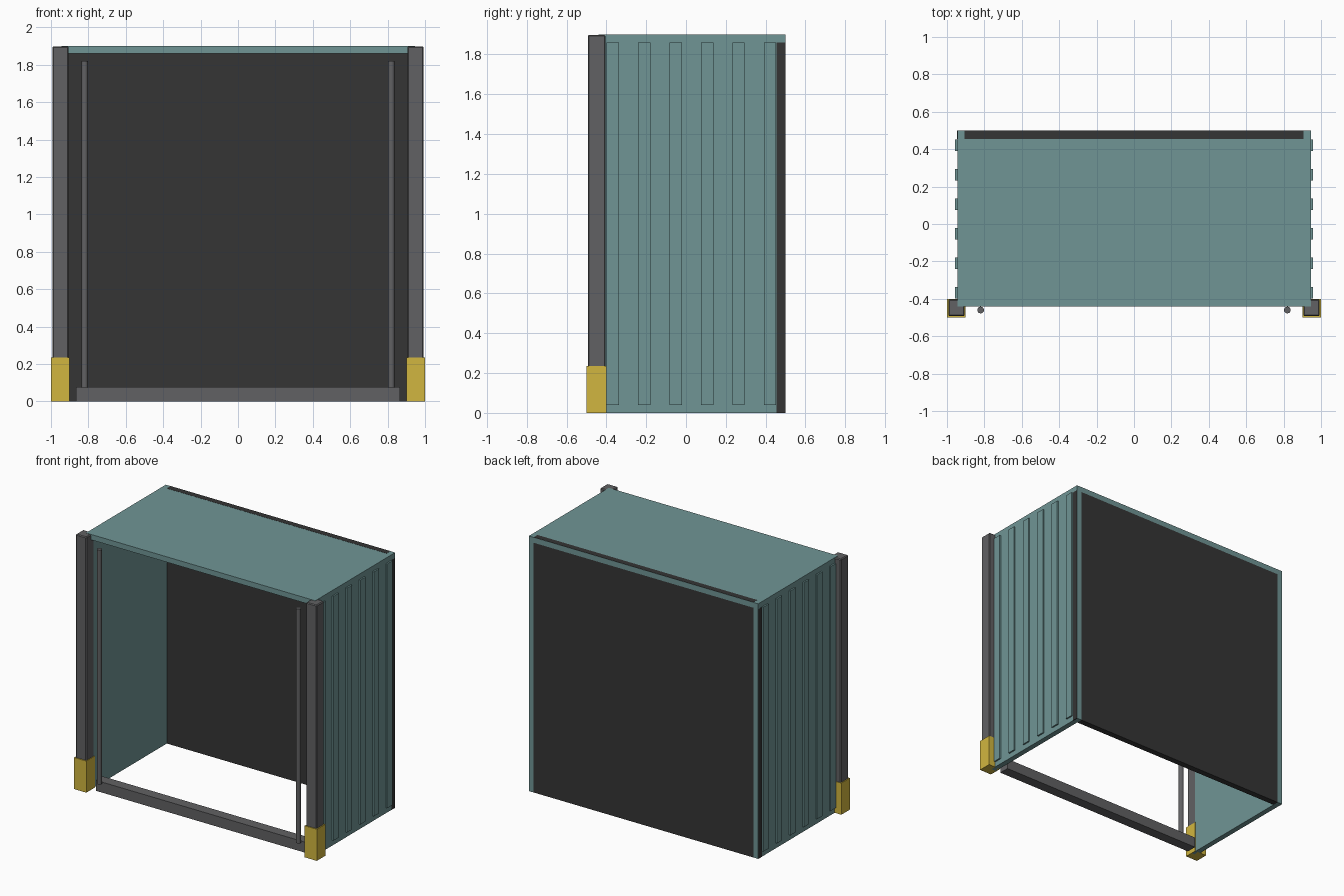
import bpy

if "Cube" in bpy.data.objects:
    bpy.data.objects.remove(bpy.data.objects["Cube"])


def material(name, r, g, b):
    m = bpy.data.materials.new(name)
    m.diffuse_color = (r, g, b, 1)
    m.use_nodes = True
    m.node_tree.nodes["Principled BSDF"].inputs["Base Color"].default_value = m.diffuse_color
    return m


TEAL = material("teal_cladding", 0.16, 0.30, 0.30)
DARK = material("dark_panel", 0.035, 0.035, 0.035)
STEEL = material("grey_steel", 0.12, 0.12, 0.125)
YELLOW = material("yellow_guard", 0.64, 0.47, 0.05)


def box(name, mat, x, y, z, bevel=0):
    """Box from its (min, max) range on each axis."""
    ranges = (x, y, z)
    bpy.ops.mesh.primitive_cube_add(size=1, location=[(a + b) / 2 for a, b in ranges])
    ob = bpy.context.object
    ob.name = name
    for v in ob.data.vertices:
        for i, (a, b) in enumerate(ranges):
            v.co[i] *= abs(b - a)
    ob.data.materials.append(mat)
    if bevel:
        mod = ob.modifiers.new("edge_bevel", "BEVEL")
        mod.width = bevel
        mod.segments = 1
    return ob


# Roof slab and back panel
box("roof", TEAL, (-0.945, 0.945), (-0.44, 0.5), (1.86, 1.9))
box("back_panel", DARK, (-0.905, 0.905), (0.455, 0.5), (0, 1.86))
box("roof_rear_seal", DARK, (-0.905, 0.905), (0.455, 0.499), (1.895, 1.901))

# Front sill
box("front_sill", STEEL, (-0.865, 0.865), (-0.438, -0.36), (0, 0.078))

for s, side in ((-1, "left"), (1, "right")):
    # Side wall with dark rear strip and vertical ribs
    box(side + "_wall", TEAL, (s * 0.905, s * 0.945), (-0.44, 0.5), (0, 1.86))
    box(side + "_rear_seal", DARK, (s * 0.94, s * 0.946), (0.455, 0.499), (0, 1.86))
    for i in range(6):
        y = -0.368 + 0.158 * i
        box(f"{side}_rib_{i + 1}", TEAL, (s * 0.94, s * 0.956),
            (y - 0.031, y + 0.031), (0.04, 1.86))

    # Corner post and its impact guard
    box(side + "_post", STEEL, (s * 0.905, s * 0.993), (-0.493, -0.404), (0.002, 1.898), 0.006)
    box(side + "_guard", YELLOW, (s * 0.9, s * 1.0), (-0.5, -0.4), (0, 0.235))

    # Round door guide rod
    bpy.ops.mesh.primitive_cylinder_add(vertices=16, radius=0.018, depth=1.745,
                                        location=(s * 0.82, -0.46, 0.9475))
    rod = bpy.context.object
    rod.name = side + "_guide_rod"
    rod.data.materials.append(STEEL)
    bpy.ops.object.shade_smooth_by_angle()
